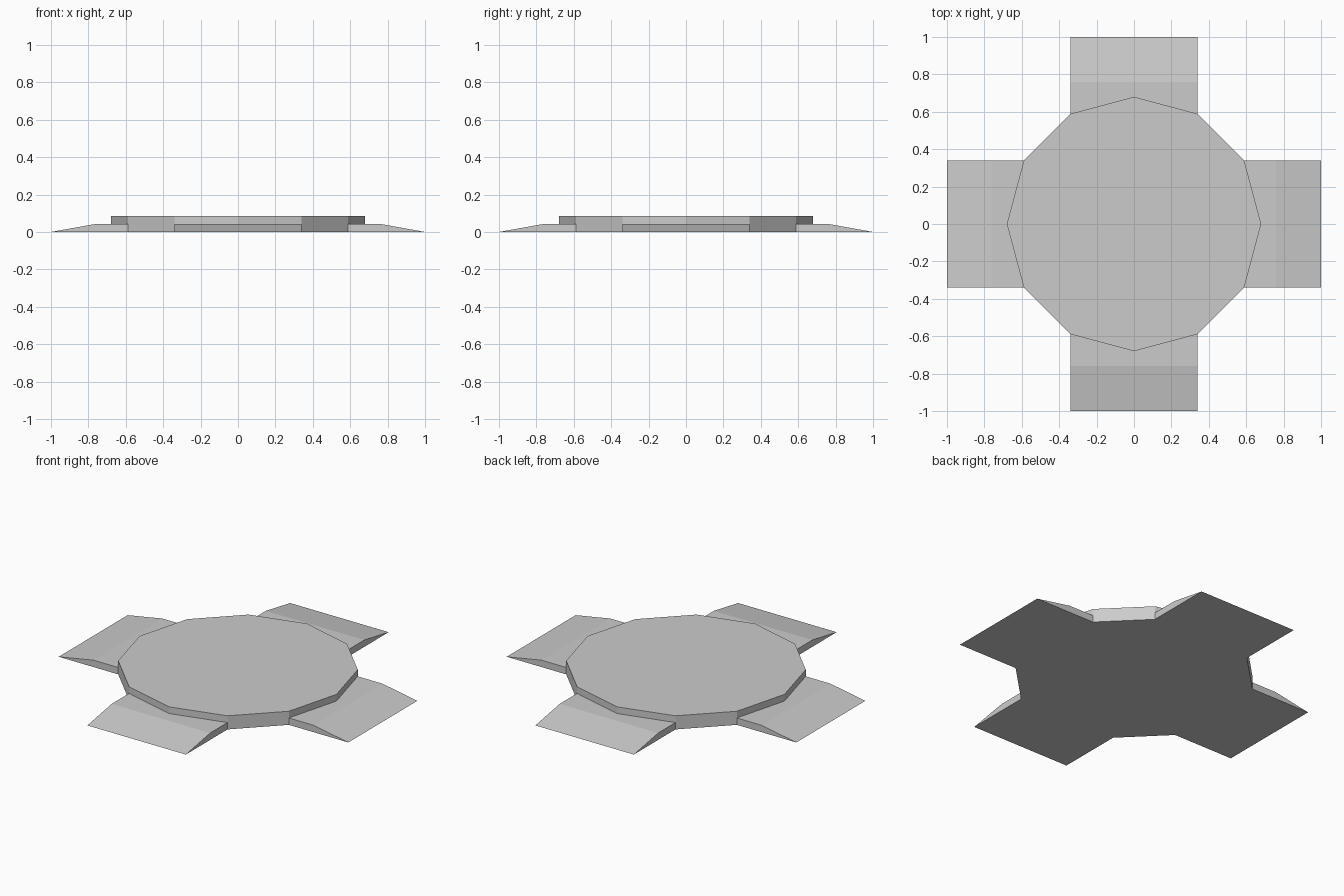
import bpy, bmesh, math
from mathutils import Matrix

cube = bpy.data.objects.get("Cube")
if cube:
    bpy.data.objects.remove(cube, do_unlink=True)

RADIUS, HEIGHT = 0.68, 0.085
RAMP_HEIGHT, RAMP_CREST, RAMP_TIP = 0.043, 0.76, 1.0
HALF_WIDTH = RADIUS / 2
CORNER = RADIUS * math.cos(math.radians(30))

grey = bpy.data.materials.new("plain_grey")
grey.use_nodes = True
colour = (0.6, 0.6, 0.6, 1)
grey.diffuse_color = colour
grey.node_tree.nodes["Principled BSDF"].inputs["Base Color"].default_value = colour


def add_object(name, bm):
    bmesh.ops.recalc_face_normals(bm, faces=bm.faces)
    mesh = bpy.data.meshes.new(name)
    bm.to_mesh(mesh)
    bm.free()
    mesh.materials.append(grey)
    obj = bpy.data.objects.new(name, mesh)
    bpy.context.collection.objects.link(obj)


# Twelve-sided platform with a corner on each axis
bm = bmesh.new()
rim = [bm.verts.new((RADIUS * math.cos(i * math.pi / 6),
                     RADIUS * math.sin(i * math.pi / 6), 0)) for i in range(12)]
base = bm.faces.new(rim)
top = bmesh.ops.extrude_face_region(bm, geom=[base], use_keep_orig=True)["geom"]
bmesh.ops.translate(bm, vec=(0, 0, HEIGHT),
                    verts=[v for v in top if isinstance(v, bmesh.types.BMVert)])
add_object("platform", bm)


# Ramp whose inner end fits against two sides of the platform
def add_ramp(name, angle):
    bm = bmesh.new()

    def row(z, points):
        return [bm.verts.new((x, y, z)) for x, y in points]

    inner = [(CORNER, -HALF_WIDTH), (RADIUS, 0), (CORNER, HALF_WIDTH)]
    b0, b1, b2 = row(0, inner)
    t0, t1, t2 = row(RAMP_HEIGHT, inner)
    c0, c1 = row(RAMP_HEIGHT, [(RAMP_CREST, -HALF_WIDTH), (RAMP_CREST, HALF_WIDTH)])
    e0, e1 = row(0, [(RAMP_TIP, -HALF_WIDTH), (RAMP_TIP, HALF_WIDTH)])
    for face in ((t0, c0, c1, t2, t1), (c0, e0, e1, c1), (b0, b1, b2, e1, e0),
                 (b0, e0, c0, t0), (b2, t2, c1, e1), (b0, t0, t1, b1), (b1, t1, t2, b2)):
        bm.faces.new(face)
    bm.transform(Matrix.Rotation(angle, 4, "Z"))
    add_object(name, bm)


for i, side in enumerate(("left", "back", "right", "front")):
    add_ramp(side + "_ramp", i * math.pi / 2)
